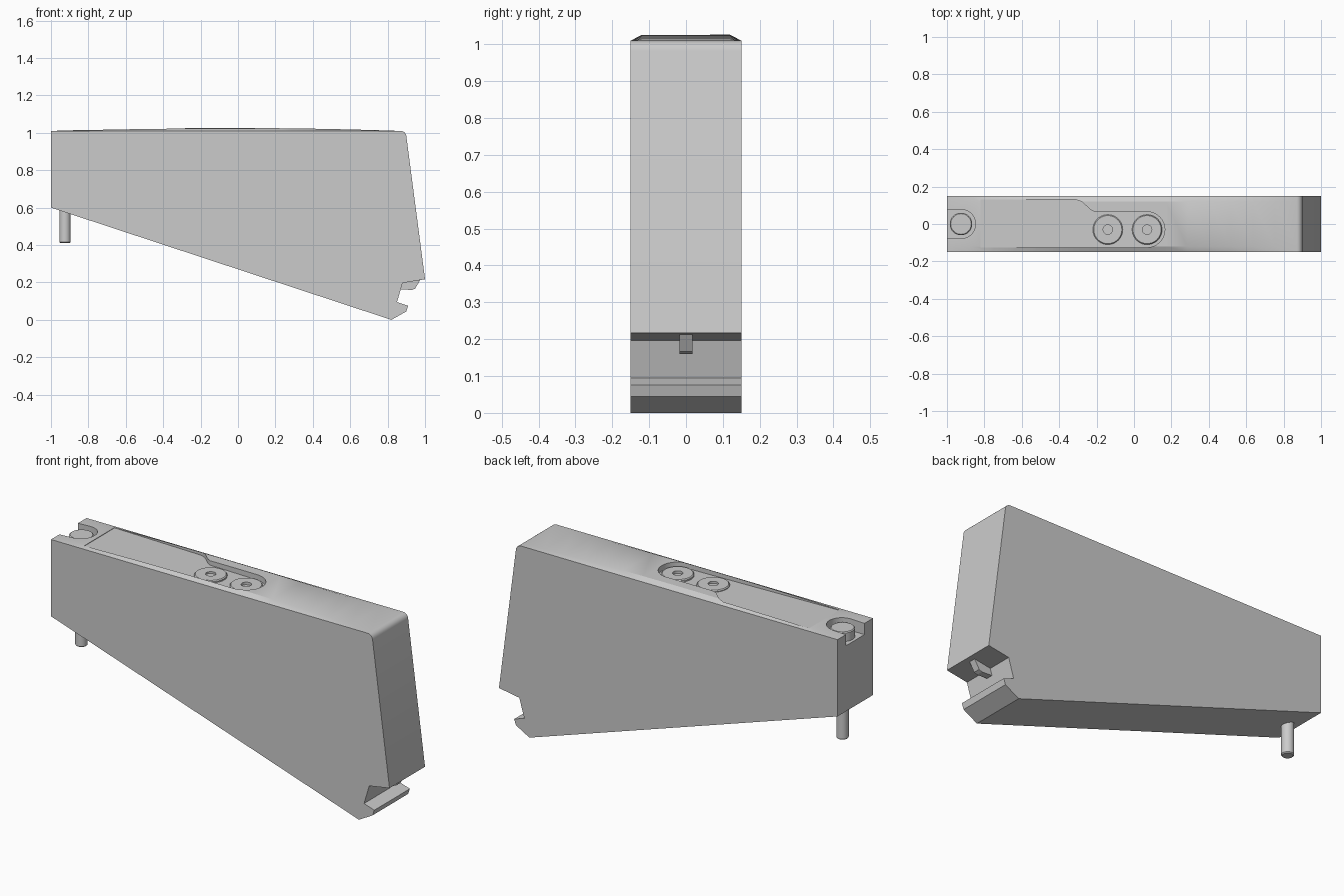
import bpy, bmesh
from math import sin, cos, pi, radians

if "Cube" in bpy.data.objects:
    bpy.data.objects.remove(bpy.data.objects["Cube"])


def finish(name, bm, angle=25):
    bmesh.ops.recalc_face_normals(bm, faces=bm.faces)
    mesh = bpy.data.meshes.new(name)
    bm.to_mesh(mesh)
    bm.free()
    ob = bpy.data.objects.new(name, mesh)
    bpy.context.collection.objects.link(ob)
    smooth(ob, angle)
    return ob


def smooth(ob, angle=25):
    bpy.ops.object.select_all(action='DESELECT')
    ob.select_set(True)
    bpy.context.view_layer.objects.active = ob
    bpy.ops.object.shade_smooth_by_angle(angle=radians(angle))


def loft(name, sections):
    """Solid through matching closed sections, capped at both ends."""
    bm = bmesh.new()
    rings = [[bm.verts.new(p) for p in s] for s in sections]
    n = len(rings[0])
    for a, b in zip(rings, rings[1:]):
        for i in range(n):
            j = (i + 1) % n
            bm.faces.new((a[i], a[j], b[j], b[i]))
    bm.faces.new(rings[0])
    bm.faces.new(rings[-1])
    return finish(name, bm)


def lathe(name, profile, x, y, steps=40):
    """Revolve (radius, z) points round a vertical axis at x, y."""
    rings = [[(x + r * cos(2 * pi * i / steps), y + r * sin(2 * pi * i / steps), z)
              for i in range(steps)] for r, z in profile]
    return loft(name, rings)


def arc(cx, cy, r, a0, a1, n):
    return [(cx + r * cos(radians(a0 + (a1 - a0) * i / n)),
             cy + r * sin(radians(a0 + (a1 - a0) * i / n))) for i in range(n + 1)]


def cut(target, cutter):
    mod = target.modifiers.new("cut", 'BOOLEAN')
    mod.operation = 'DIFFERENCE'
    mod.solver = 'EXACT'
    mod.object = cutter
    bpy.context.view_layer.objects.active = target
    bpy.ops.object.modifier_apply(modifier=mod.name)
    bpy.data.objects.remove(cutter, do_unlink=True)


# Wedge body: hooked side profile with a crowned top
TOP, CROWN, STEPS = 1.01, 0.016, 16
lower = [(-1, 0.6), (0.82, 0), (0.9, 0.045), (0.91, 0.075), (0.85, 0.095),
         (0.88, 0.197), (1.0, 0.217)]
corner = arc(0.87, 0.98, 0.03, 7.4, 90, 6)


def crown_section(y, height):
    pts = lower + corner
    for i in range(1, STEPS + 1):
        t = i / STEPS
        pts = pts + [(0.87 - 1.87 * t, TOP + height * 4 * t * (1 - t))]
    return [(x, y, z) for x, z in pts]


body = loft("wedge_body", [crown_section(-0.15, 0), crown_section(-0.12, CROWN),
                           crown_section(0.12, CROWN), crown_section(0.15, 0)])

# Shallow sloping pocket in the top
pocket = ([(-0.82, -0.125)] + arc(0.07, -0.03, 0.095, -90, 90, 16)
          + [(-0.21, 0.065), (-0.23, 0.075), (-0.28, 0.12), (-0.31, 0.13), (-0.82, 0.13)])
cut(body, loft("pocket_cutter", [
    [(x, y, 1.013 - 0.018 * (x + 0.82)) for x, y in pocket],
    [(x, y, 1.1) for x, y in pocket]]))

# Open-ended recess for the bolt head
slot = [(-1.1, -0.078)] + arc(-0.925, 0, 0.078, -90, 90, 16) + [(-1.1, 0.078)]
cut(body, loft("slot_cutter", [[(x, y, z) for x, y in slot] for z in (0.95, 1.1)]))
smooth(body)

# Clamp bolt: head in the recess, stem under the body
lathe("bolt_head", [(0.06, 0.945), (0.06, 0.995), (0.055, 1.0)], -0.925, 0)
lathe("bolt_stem", [(0.025, 0.41), (0.03, 0.415), (0.03, 0.63)], -0.925, 0)

# Two round screws with centre sockets
for i, x in enumerate((-0.14, 0.07)):
    lathe(f"pocket_screw_{i + 1}",
          [(0.08, 0.98), (0.08, 1.006), (0.075, 1.011), (0.025, 1.011), (0.025, 0.99)],
          x, -0.03)

# Small latch tooth under the hook overhang
tooth = [(0.868, 0.163), (0.93, 0.16), (0.947, 0.167), (0.975, 0.214), (0.875, 0.21)]
loft("latch_tooth", [[(x, y, z) for x, z in tooth] for y in (-0.018, 0.018)])
